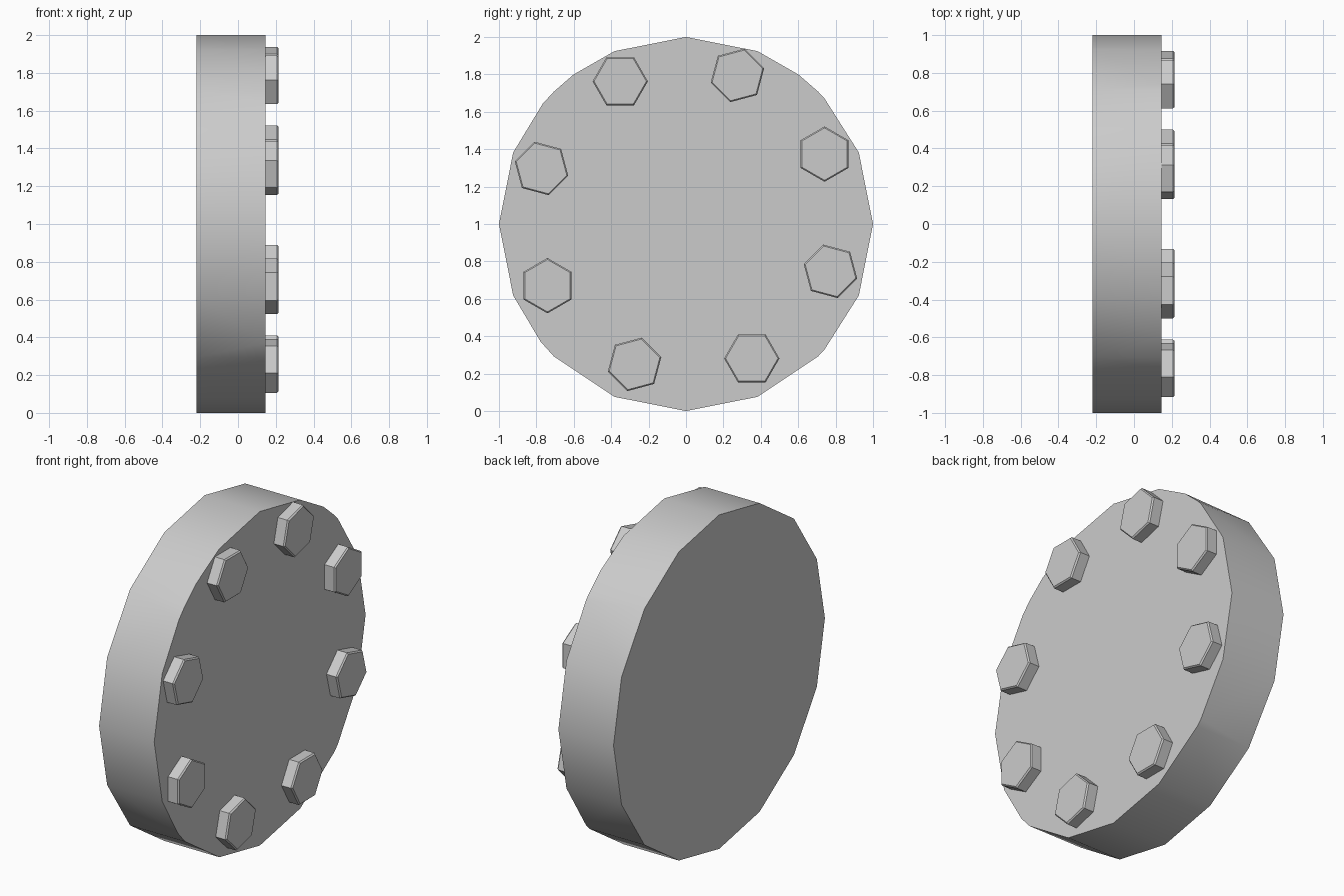
import bpy, bmesh, math

if "Cube" in bpy.data.objects:
    bpy.data.objects.remove(bpy.data.objects["Cube"])

BACK, FRONT, TIP = -0.22, 0.145, 0.215


def finish(name, bm):
    bmesh.ops.recalc_face_normals(bm, faces=bm.faces)
    mesh = bpy.data.meshes.new(name)
    bm.to_mesh(mesh)
    bm.free()
    obj = bpy.data.objects.new(name, mesh)
    bpy.context.collection.objects.link(obj)
    return obj


def ring(bm, x, radius, angles, cy, cz):
    return [bm.verts.new((x, cy + radius * math.cos(math.radians(a)),
                          cz + radius * math.sin(math.radians(a)))) for a in angles]


# Thick 16-sided disc; the bolted face has a few extra rim corners
bm = bmesh.new()
sides = [i * 22.5 for i in range(16)]
extra = [42.4, 53, 127, 140, 219, 317.6]
ring(bm, BACK, 1, sides, 0, 1)
ring(bm, FRONT, 1, sorted(sides + extra), 0, 1)
bmesh.ops.convex_hull(bm, input=bm.verts)
bmesh.ops.dissolve_limit(bm, angle_limit=0.01, verts=bm.verts, edges=bm.edges)
disc = finish("disc_plate", bm)
bpy.context.view_layer.objects.active = disc
disc.select_set(True)
bpy.ops.object.shade_smooth_by_angle(angle=math.radians(30))

# Circle of eight hexagonal bolt heads with a small chamfer
for k in range(8):
    a = math.radians(25.4 + 45 * k)
    cy, cz = 0.82 * math.cos(a), 1.022 + 0.82 * math.sin(a)
    angles = [90 + 45 * k + 60 * i for i in range(6)]
    bm = bmesh.new()
    rings = [ring(bm, x, r, angles, cy, cz)
             for x, r in ((FRONT - 0.005, 0.148), (TIP - 0.008, 0.148), (TIP, 0.14))]
    for lo, hi in zip(rings, rings[1:]):
        for i in range(6):
            j = (i + 1) % 6
            bm.faces.new((lo[i], lo[j], hi[j], hi[i]))
    bm.faces.new(rings[0])
    bm.faces.new(rings[-1])
    finish(f"bolt_head_{k + 1}", bm)
